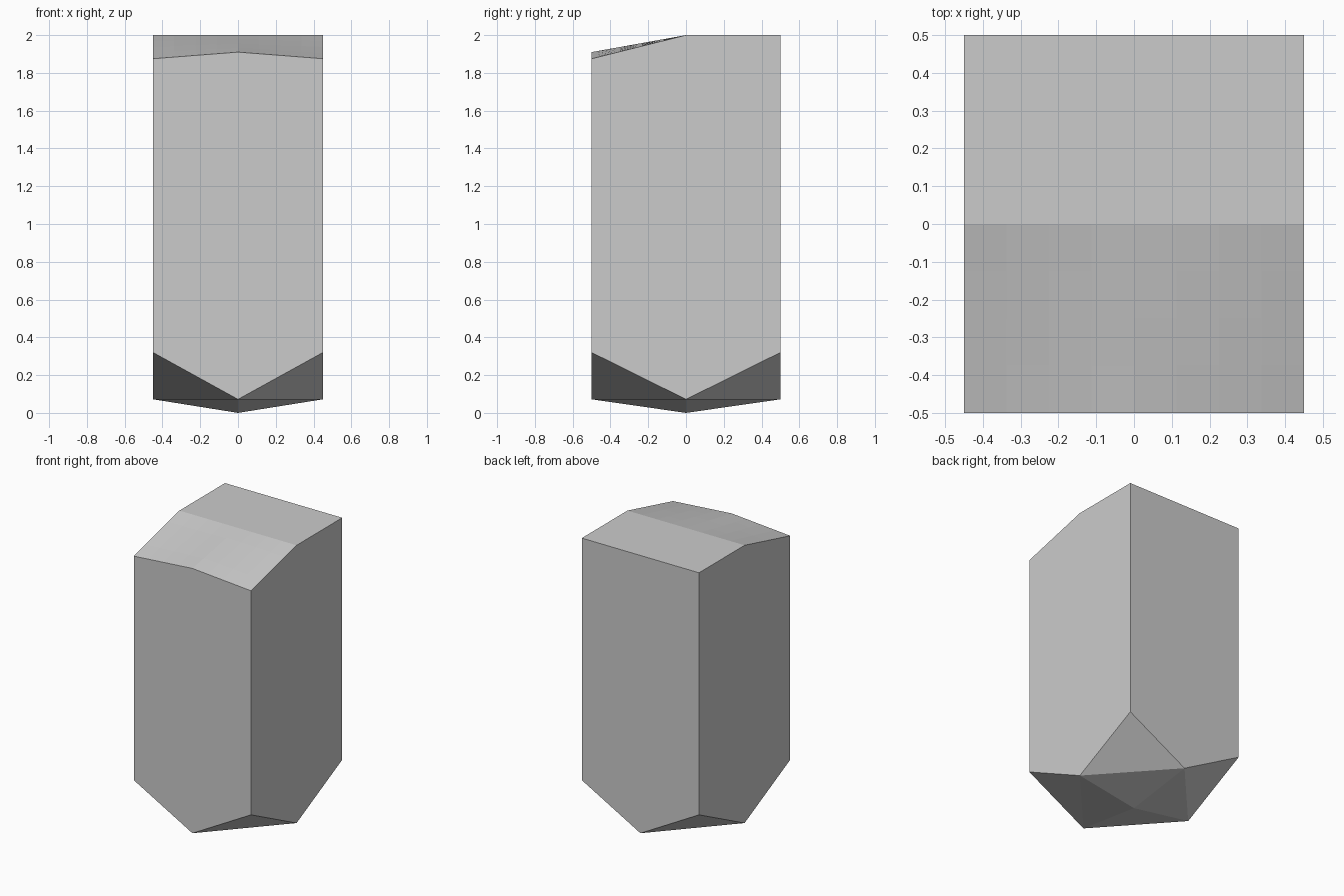
import bpy, bmesh

if "Cube" in bpy.data.objects:
    bpy.data.objects.remove(bpy.data.objects["Cube"])

HX, HY = 0.45, 0.5


def height(x, y, level):
    """Height of a block vertex from its grid position (-1, 0, 1)."""
    if level < 0:                       # faceted point underneath
        return (0.0, 0.072, 0.32)[abs(x) + abs(y)]
    if level == 0:
        return 1.0
    if y < 0:                           # lowered front lip, ridged in the middle
        return 1.875 if x else 1.91
    return 2.0


# Block: a cube with one cut per edge, reshaped at both ends
bm = bmesh.new()
bmesh.ops.create_cube(bm, size=2)
bmesh.ops.subdivide_edges(bm, edges=bm.edges[:], cuts=1, use_grid_fill=True)
grid = {v: tuple(round(c) for c in v.co) for v in bm.verts}

# Underside facets: split each quad between its two edge midpoints
for face in [f for f in bm.faces if all(grid[v][2] == -1 for v in f.verts)]:
    mids = [v for v in face.verts if abs(grid[v][0]) + abs(grid[v][1]) == 1]
    bmesh.utils.face_split(face, mids[0], mids[1])

for v, (x, y, level) in grid.items():
    v.co = (x * HX, y * HY, height(x, y, level))

# Sloping top: finer grid so the slightly twisted halves are even
slope = [f for f in bm.faces
         if all(grid[v][2] == 1 and grid[v][1] <= 0 for v in f.verts)]
edges = list({e for f in slope for e in f.edges})
bmesh.ops.subdivide_edges(bm, edges=edges, cuts=3, use_grid_fill=True)

bmesh.ops.recalc_face_normals(bm, faces=bm.faces[:])
mesh = bpy.data.meshes.new("faceted_block")
bm.to_mesh(mesh)
bm.free()
block = bpy.data.objects.new("faceted_block", mesh)
bpy.context.collection.objects.link(block)
